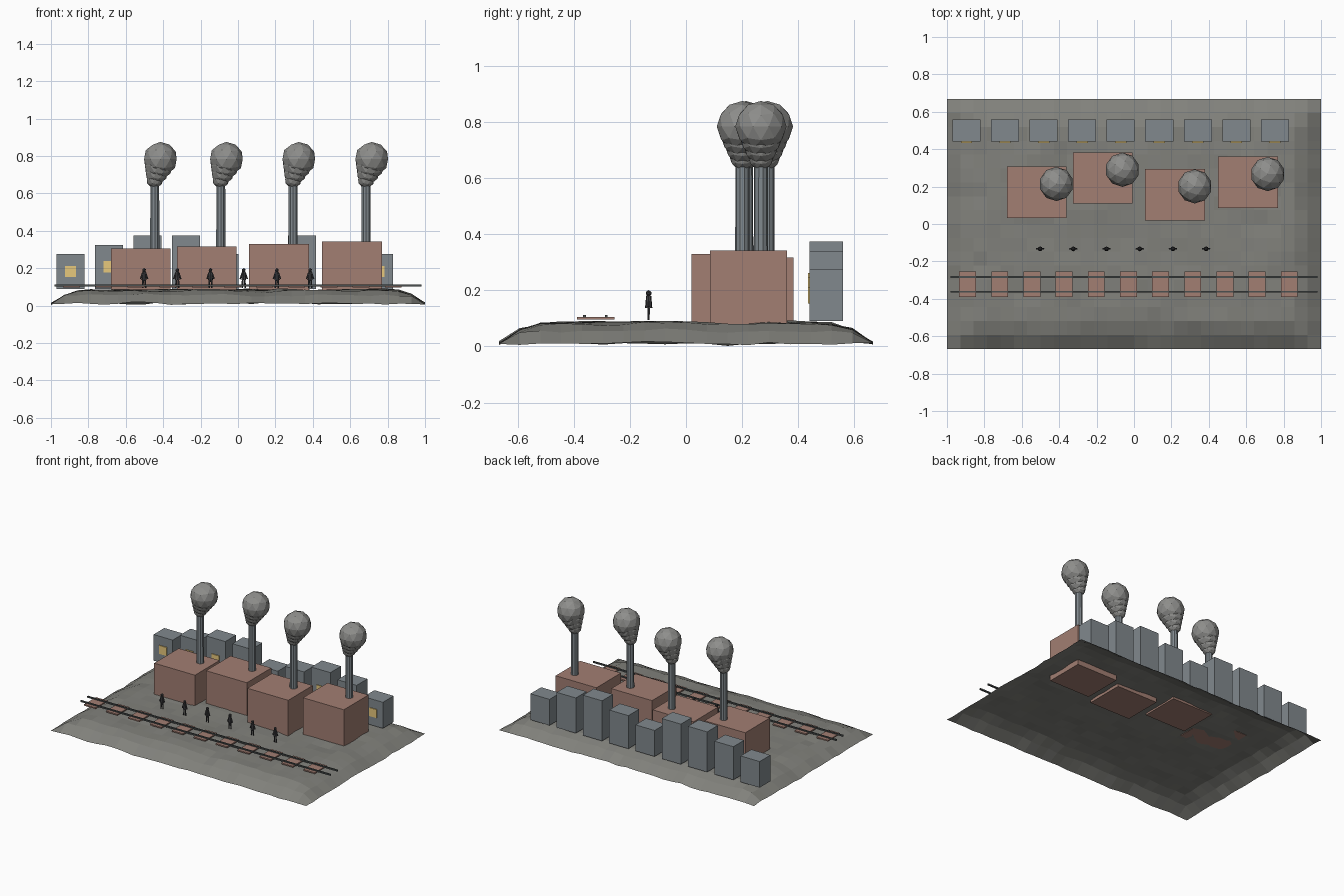
import bpy
import bmesh
import random
from math import atan2, hypot
from mathutils import Matrix, Vector, noise

random.seed(4)
if "Cube" in bpy.data.objects:
    bpy.data.objects.remove(bpy.data.objects["Cube"])


def material(name, rgb):
    mat = bpy.data.materials.new(name)
    mat.use_nodes = True
    mat.diffuse_color = (*rgb, 1)
    mat.node_tree.nodes["Principled BSDF"].inputs["Base Color"].default_value = (*rgb, 1)
    return mat


BRICK = material("brick", (0.36, 0.21, 0.17))
SLATE = material("slate", (0.22, 0.25, 0.27))
EARTH = material("earth", (0.22, 0.22, 0.20))
SMOKE = material("smoke", (0.27, 0.27, 0.26))
IRON = material("iron", (0.07, 0.08, 0.08))
CLOTH = material("cloth", (0.05, 0.05, 0.055))
GLOW = material("window_glow", (0.8, 0.58, 0.2))


def finish(name, bm, mat):
    mesh = bpy.data.meshes.new(name)
    bm.to_mesh(mesh)
    bm.free()
    mesh.materials.append(mat)
    obj = bpy.data.objects.new(name, mesh)
    bpy.context.collection.objects.link(obj)
    return obj


def add_box(bm, center, size):
    bmesh.ops.create_cube(bm, size=1, matrix=Matrix.Translation(center) @ Matrix.Diagonal((*size, 1)))


def add_ball(bm, center, radius, detail):
    bmesh.ops.create_icosphere(bm, subdivisions=detail, radius=radius,
                               matrix=Matrix.Translation(center))


def add_rod(bm, start, end, r1, r2, sides):
    start, end = Vector(start), Vector(end)
    axis = end - start
    turn = axis.to_track_quat('Z', 'Y').to_matrix().to_4x4()
    bmesh.ops.create_cone(bm, cap_ends=True, segments=sides, radius1=r1, radius2=r2,
                          depth=axis.length, matrix=Matrix.Translation((start + end) / 2) @ turn)


def box(name, center, size, mat):
    bm = bmesh.new()
    add_box(bm, center, size)
    return finish(name, bm, mat)


# Uneven sheet of ground, sloping down near its borders
HALF_X, HALF_Y = 1.0, 0.667
bm = bmesh.new()
bmesh.ops.create_grid(bm, x_segments=28, y_segments=18, size=1,
                      matrix=Matrix.Diagonal((HALF_X, HALF_Y, 1, 1)))
for v in bm.verts:
    border = min(HALF_X - abs(v.co.x), HALF_Y - abs(v.co.y))
    rise = min(1, border / 0.2)
    bumps = 0.01 * noise.noise(v.co * 4) + random.uniform(-0.004, 0.004)
    v.co.z = 0.02 + 0.064 * (1 - (1 - rise) ** 2) + bumps
lowest = min(v.co.z for v in bm.verts)
for v in bm.verts:
    v.co.z -= lowest * (1 - min(1, v.co.z / 0.08))
finish("ground", bm, EARTH)

# Factories, each with a chimney and a growing smoke plume
factories = [(-0.52, 0.17, 0.305), (-0.167, 0.246, 0.317), (0.22, 0.157, 0.33), (0.61, 0.223, 0.342)]
for i, (x, y, top) in enumerate(factories):
    box(f"factory_{i}", (x, y, 0.195), (0.32, 0.275, 2 * (top - 0.195)), BRICK)
    cx, cy = x + 0.075, y + 0.044
    bm = bmesh.new()
    add_rod(bm, (cx, cy, 0.2), (cx, cy, 0.65), 0.026, 0.025, 10)
    finish(f"chimney_{i}", bm, SLATE)
    bm = bmesh.new()
    for k in range(4):
        add_ball(bm, (cx + 0.01 * k, cy, 0.674 + 0.0365 * k), 0.045 + 0.0155 * k, 2)
    finish(f"smoke_{i}", bm, SMOKE)

# Row of houses with lit windows facing the front
house_tops = [0.275, 0.325, 0.375, 0.375, 0.275, 0.325, 0.375, 0.34, 0.275]
for i, top in enumerate(house_tops):
    x, base = -0.895 + 0.206 * i, 0.09
    mid = (top + base) / 2
    box(f"house_{i}", (x, 0.5, mid), (0.15, 0.12, top - base), SLATE)
    box(f"window_{i}", (x, 0.439, mid), (0.06, 0.01, 0.06), GLOW)

# Railway: sleepers under two rails
bm = bmesh.new()
for i in range(11):
    add_box(bm, (-0.89 + 0.172 * i, -0.322, 0.101), (0.09, 0.134, 0.009))
finish("sleepers", bm, BRICK)
for side, y in (("front", -0.362), ("back", -0.284)):
    box(f"{side}_rail", (0, y, 0.108), (1.96, 0.01, 0.01), IRON)

# Workers standing in a row between factories and railway
for i in range(6):
    x, y = -0.502 + 0.1775 * i, -0.133
    bm = bmesh.new()
    add_ball(bm, (x, y, 0.19), 0.011, 1)
    add_rod(bm, (x, y, 0.138), (x, y, 0.182), 0.013, 0.009, 8)
    for s in (-1, 1):
        add_rod(bm, (x + s * 0.008, y, 0.176), (x + s * 0.019, y, 0.142), 0.004, 0.004, 6)
        add_rod(bm, (x + s * 0.005, y, 0.142), (x + s * 0.008, y, 0.095), 0.005, 0.004, 6)
    finish(f"worker_{i}", bm, CLOTH)
